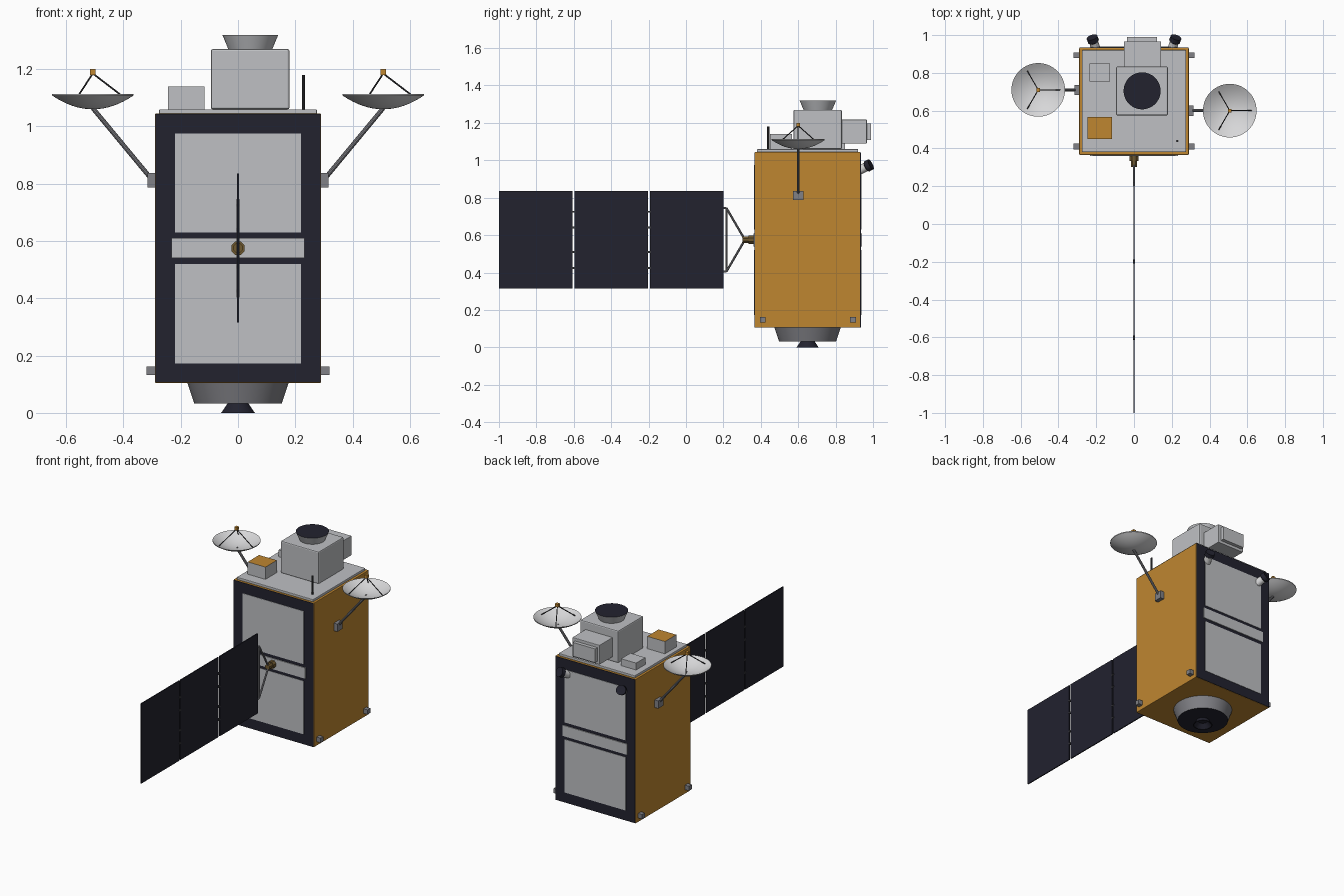
import bpy, bmesh, math
from mathutils import Vector

cube = bpy.data.objects.get("Cube")
if cube:
    bpy.data.objects.remove(cube, do_unlink=True)


def material(name, r, g, b):
    m = bpy.data.materials.new(name)
    m.use_nodes = True
    m.diffuse_color = (r, g, b, 1)
    bsdf = next(n for n in m.node_tree.nodes if n.type == 'BSDF_PRINCIPLED')
    bsdf.inputs["Base Color"].default_value = (r, g, b, 1)
    return m


GOLD = material("gold foil", 0.52, 0.24, 0.03)
SILVER = material("silver", 0.52, 0.53, 0.55)
NAVY = material("dark navy", 0.016, 0.016, 0.028)
GRAY = material("mid gray", 0.22, 0.22, 0.24)
WHITE = material("dish white", 0.68, 0.68, 0.69)
CHARCOAL = material("charcoal", 0.04, 0.04, 0.045)
BRASS = material("dull brass", 0.16, 0.1, 0.03)


def finish(name, bm, mats, smooth=False):
    bmesh.ops.recalc_face_normals(bm, faces=bm.faces)
    mesh = bpy.data.meshes.new(name)
    bm.to_mesh(mesh)
    bm.free()
    for m in mats:
        mesh.materials.append(m)
    ob = bpy.data.objects.new(name, mesh)
    bpy.context.collection.objects.link(ob)
    if smooth:
        bpy.ops.object.select_all(action='DESELECT')
        ob.select_set(True)
        bpy.context.view_layer.objects.active = ob
        bpy.ops.object.shade_smooth_by_angle(angle=math.radians(35))
    return ob


def box(name, x, y, z, mat, bevel=0, top=None):
    """Box from (min, max) pairs; top optionally recolours the upper face."""
    bm = bmesh.new()
    bmesh.ops.create_cube(bm, size=1)
    for v in bm.verts:
        v.co = [lo + (c + 0.5) * (hi - lo) for c, (lo, hi) in zip(v.co, (x, y, z))]
    if bevel:
        bmesh.ops.bevel(bm, geom=bm.edges[:], offset=bevel, segments=2,
                        profile=0.5, affect='EDGES')
    if top:
        bm.normal_update()
        for f in bm.faces:
            f.material_index = int(f.normal.z > 0.9)
    return finish(name, bm, [mat, top] if top else [mat])


def lathe(name, profile, mats, origin=(0, 0, 0), sides=40, axis=(0, 0, 1), bands=None):
    """Revolve (radius, height) points; bands gives a material index per segment."""
    bm = bmesh.new()
    rings = []
    for r, h in profile:
        if r == 0:
            rings.append([bm.verts.new((0, 0, h))] * sides)
        else:
            angles = [math.tau * (i + 0.5) / sides for i in range(sides)]
            rings.append([bm.verts.new((r * math.cos(a), r * math.sin(a), h)) for a in angles])
    for k, (lo, hi) in enumerate(zip(rings, rings[1:])):
        for i in range(sides):
            j = (i + 1) % sides
            f = bm.faces.new(dict.fromkeys((lo[i], lo[j], hi[j], hi[i])))
            f.material_index = bands[k] if bands else 0
    ob = finish(name, bm, mats, smooth=True)
    ob.location = origin
    ob.rotation_euler = Vector(axis).to_track_quat('Z', 'Y').to_euler()
    return ob


def rod(name, a, b, radius, mat, sides=10):
    d = Vector(b) - Vector(a)
    profile = [(0, 0), (radius, 0), (radius, d.length), (0, d.length)]
    return lathe(name, profile, [mat], a, sides, d)


# Main body with framed radiators on front and back
MID_Y = 0.65
box("body", (-0.29, 0.29), (0.368, 0.932), (0.105, 1.045), GOLD, bevel=0.003)
for side, label in ((-1, "front"), (1, "back")):
    def slab(name, half, z, inner, outer, mat):
        ys = sorted((MID_Y + side * inner, MID_Y + side * outer))
        box(f"{label}_{name}", (-half, half), ys, z, mat)
    slab("frame", 0.288, (0.107, 1.043), 0.28, 0.2845, NAVY)
    slab("radiator_upper", 0.22, (0.63, 0.975), 0.282, 0.287, SILVER)
    slab("radiator_lower", 0.22, (0.173, 0.52), 0.282, 0.287, SILVER)
    slab("radiator_strip", 0.233, (0.54, 0.61), 0.282, 0.29, SILVER)

# Top deck and equipment
box("top_deck", (-0.275, 0.275), (0.38, 0.92), (1.043, 1.06), SILVER, bevel=0.003)
box("instrument_box", (-0.095, 0.18), (0.575, 0.833), (1.06, 1.27), SILVER, bevel=0.007)
box("instrument_rear", (-0.053, 0.143), (0.83, 0.967), (1.09, 1.217), SILVER, bevel=0.003)
box("instrument_rear_cap", (-0.037, 0.123), (0.965, 0.99), (1.108, 1.198), SILVER)
box("sensor_box", (-0.245, -0.117), (0.45, 0.567), (1.06, 1.14), SILVER, top=GOLD)
box("small_box", (-0.235, -0.127), (0.755, 0.85), (1.06, 1.105), SILVER)
lathe("instrument_aperture", [(0, 0), (0.077, 0), (0.098, 0.05), (0.094, 0.05), (0, 0.048)],
      [SILVER, NAVY], (0.043, 0.705, 1.27), bands=[0, 0, 1, 1])
rod("whip_antenna", (0.229, 0.44, 1.055), (0.229, 0.44, 1.18), 0.006, CHARCOAL)

# Engine skirt and nozzle underneath
lathe("engine_skirt", [(0, 0.107), (0.178, 0.107), (0.153, 0.032), (0, 0.032)],
      [GRAY, NAVY], (0, MID_Y, 0), bands=[0, 0, 1])
lathe("engine_nozzle", [(0.036, 0.034), (0.059, 0), (0.053, 0), (0.028, 0.028), (0, 0.028)],
      [NAVY], (0, MID_Y, 0))

# Dish antennas, one on each side
for side, label, y in ((-1, "right", 0.71), (1, "left", 0.6)):
    cx, base, rim, depth = side * 0.507, 1.06, 0.142, 0.048
    radii = [rim * i / 8 for i in range(9)]
    outer = [(r, depth * (r / rim) ** 2) for r in radii]
    inner = [(r, h + 0.005) for r, h in reversed(outer)]
    lathe(f"{label}_dish", outer + inner, [WHITE], (cx, y, base), sides=48)
    box(f"{label}_dish_feed", (cx - 0.01, cx + 0.01), (y - 0.01, y + 0.01), (1.18, 1.2), GOLD)
    for k in range(3):
        a = math.tau * k / 3
        foot = (cx + 0.115 * math.cos(a), y + 0.115 * math.sin(a), 1.097)
        rod(f"{label}_feed_strut_{k}", foot, (cx, y, 1.185), 0.003, CHARCOAL, 6)
    rod(f"{label}_dish_boom", (side * 0.305, y, 0.82), (cx, y, base + 0.004), 0.008, GRAY)
    box(f"{label}_dish_bracket", sorted((side * 0.288, side * 0.316)),
        (y - 0.027, y + 0.027), (0.787, 0.837), GRAY)

    # Corner thrusters
    for end, ty in (("front", 0.41), ("back", 0.893)):
        box(f"{label}_{end}_thruster", sorted((side * 0.288, side * 0.319)),
            (ty - 0.015, ty + 0.015), (0.132, 0.162), GRAY)

    # Star tracker on the upper back edge
    lathe(f"{label}_star_tracker",
          [(0, 0), (0.024, 0), (0.024, 0.045), (0.03, 0.05), (0.03, 0.075), (0.025, 0.075), (0, 0.068)],
          [WHITE, NAVY], (side * 0.2, 0.925, 0.945), 20, (side * 0.3, 0.85, 0.45),
          bands=[0, 0, 1, 1, 1, 1])

# Solar array: three panels edge-on to the front, joined by hinges
HUB_Z = 0.575
for i in range(3):
    start = -1 + i * 0.404
    box(f"solar_panel_{i + 1}", (-0.0035, 0.0035), (start, start + 0.392),
        (HUB_Z - 0.26, HUB_Z + 0.26), NAVY)
    if i:
        for k, dz in enumerate((-0.15, -0.065, 0.065, 0.15)):
            z = HUB_Z + dz
            box(f"panel_hinge_{i}_{k}", (-0.005, 0.005), (start - 0.017, start + 0.005),
                (z - 0.005, z + 0.005), CHARCOAL)

# Yoke and drive hub
rod("yoke_crossbar", (0, 0.216, HUB_Z - 0.17), (0, 0.216, HUB_Z + 0.17), 0.005, GRAY)
for s, label in ((-1, "lower"), (1, "upper")):
    z = HUB_Z + s * 0.17
    rod(f"yoke_{label}_arm", (0, 0.216, z), (0, 0.315, HUB_Z), 0.006, GRAY)
    rod(f"yoke_{label}_link", (0, 0.2, z), (0, 0.216, z), 0.005, GRAY)
rod("drive_hub", (0, 0.303, HUB_Z), (0, 0.336, HUB_Z), 0.018, BRASS, 8)
rod("drive_base", (0, 0.334, HUB_Z), (0, 0.37, HUB_Z), 0.025, BRASS, 8)
